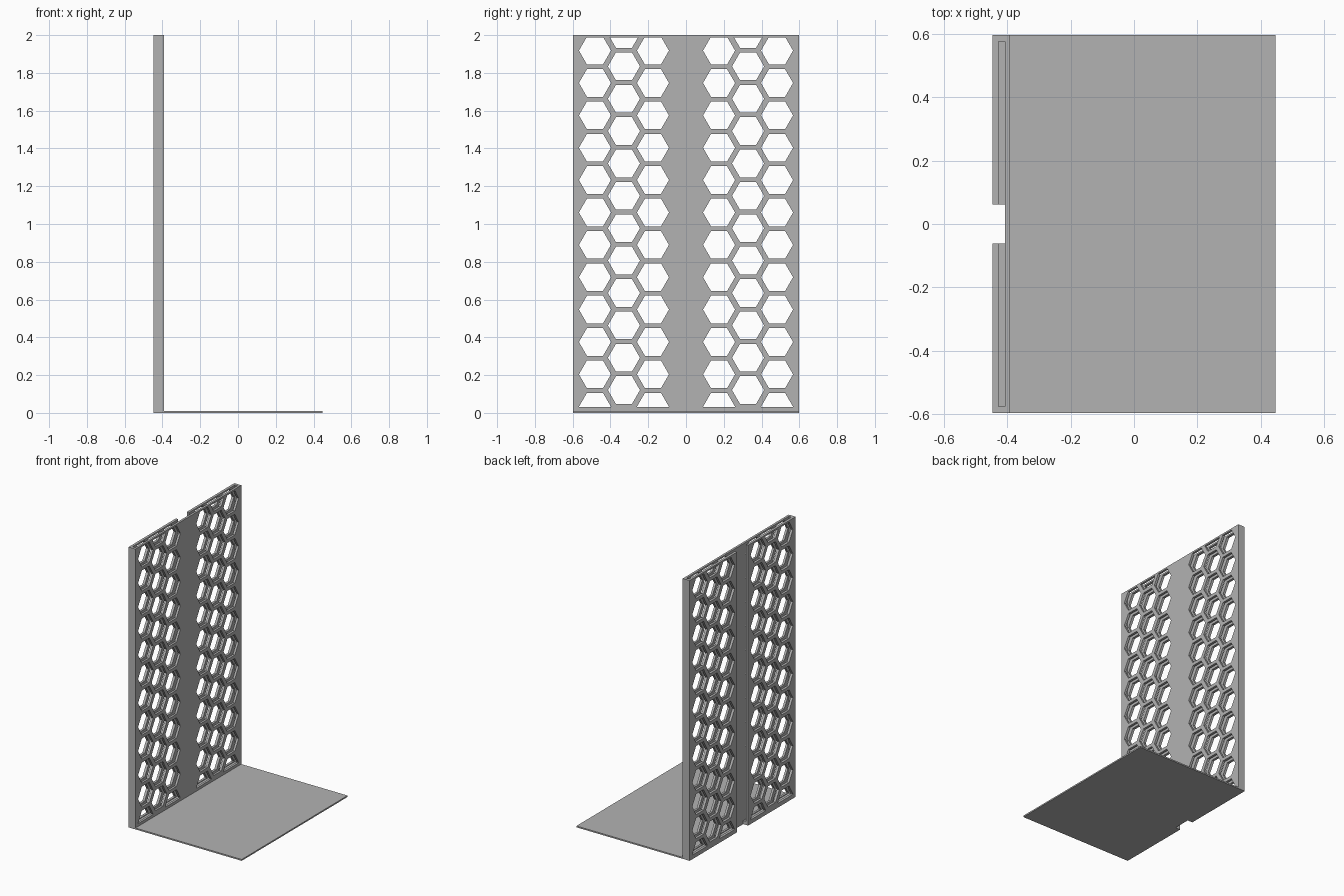
import bpy, bmesh, math

if "Cube" in bpy.data.objects:
    bpy.data.objects.remove(bpy.data.objects["Cube"])

grey = bpy.data.materials.new("light_grey")
grey.diffuse_color = (0.45, 0.45, 0.45, 1)
grey.use_nodes = True
grey.node_tree.nodes["Principled BSDF"].inputs["Base Color"].default_value = grey.diffuse_color

# Main dimensions
X0, X1 = -0.447, 0.447          # back of the wall, front of the base
FRONT = -0.392                  # inner face of the wall
SLOT_X = (-0.429, -0.408)       # hollow slot inside the wall
HALF = 0.597                    # half width
R = 0.0848                      # hexagon radius
A = R * math.sqrt(3) / 2        # hexagon half height
PITCH = 0.1714
ZMIN, ZMAX = 0.03, 1.988        # limits of the hexagon pattern


def add_prism(bm, profile, x0, x1):
    """Extrude a closed (y, z) profile along x."""
    face = bm.faces.new([bm.verts.new((x0, y, z)) for y, z in profile])
    ext = bmesh.ops.extrude_face_region(bm, geom=[face])
    moved = [v for v in ext["geom"] if isinstance(v, bmesh.types.BMVert)]
    bmesh.ops.translate(bm, verts=moved, vec=(x1 - x0, 0, 0))


def rect(y0, y1, z0, z1):
    return [(y0, z0), (y1, z0), (y1, z1), (y0, z1)]


def hexagon(cy, cz):
    """Flat-topped hexagon, trimmed to the pattern limits."""
    lo, hi = max(cz - A, ZMIN), min(cz + A, ZMAX)
    levels = [lo] + ([cz] if lo < cz < hi else []) + [hi]
    side = [(R - abs(z - cz) / math.sqrt(3), z) for z in levels]
    return [(cy + w, z) for w, z in side] + [(cy - w, z) for w, z in reversed(side)]


def make(name, prisms):
    bm = bmesh.new()
    for profile, x0, x1 in prisms:
        add_prism(bm, profile, x0, x1)
    bmesh.ops.recalc_face_normals(bm, faces=bm.faces)
    mesh = bpy.data.meshes.new(name)
    bm.to_mesh(mesh)
    bm.free()
    mesh.materials.append(grey)
    obj = bpy.data.objects.new(name, mesh)
    bpy.context.collection.objects.link(obj)
    return obj


def cut(obj, cutter):
    mod = obj.modifiers.new("cut", "BOOLEAN")
    mod.operation = "DIFFERENCE"
    mod.solver = "EXACT"
    mod.object = cutter
    bpy.context.view_layer.objects.active = obj
    bpy.ops.object.modifier_apply(modifier=mod.name)
    bpy.data.objects.remove(cutter)


# Upright wall and thin base plate
wall = make("upright_wall", [(rect(-HALF, HALF, 0, 2), X0, FRONT)])
make("base_plate", [(rect(-HALF, HALF, 0, 0.01), FRONT, X1)])

# Groove down the middle of the back
cut(wall, make("groove_cutter", [(rect(-0.062, 0.062, -0.1, 2.1), X0 - 0.1, SLOT_X[1])]))

# Hollow slot, open at the top and into the groove
cut(wall, make("slot_cutter", [(rect(-0.577, 0.577, ZMIN - 0.005, 2.1), *SLOT_X)]))

# Honeycomb openings, three staggered columns on each half
holes = []
for side in (-1, 1):
    for y, top in ((0.175, 1.918), (0.3285, 2.006), (0.482, 1.918)):
        for k in range(12):
            holes.append((hexagon(side * y, top - k * PITCH), X0 - 0.1, FRONT + 0.1))
cut(wall, make("honeycomb_cutter", holes))
